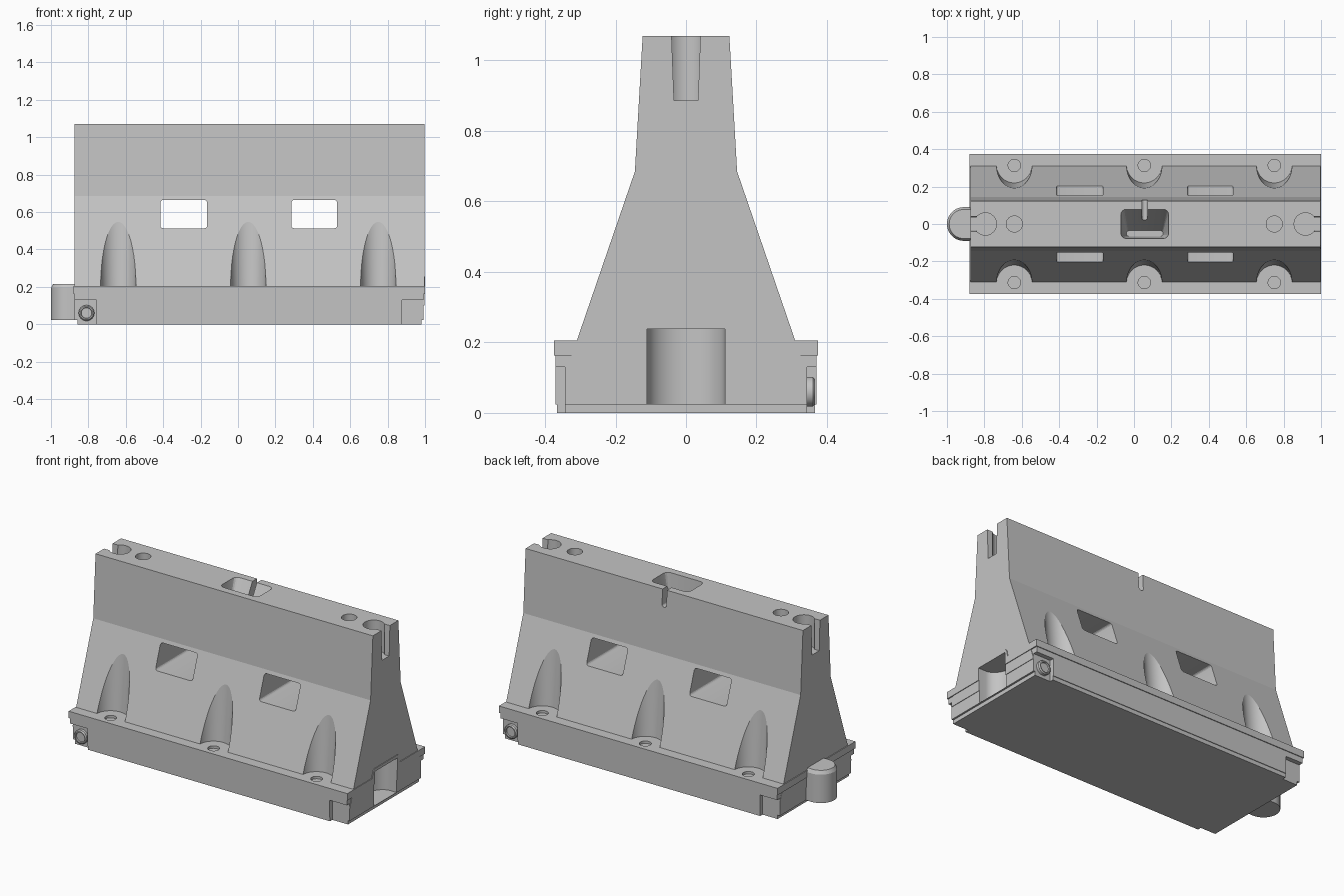
import bpy, bmesh
from math import sin, cos, pi, radians

old = bpy.data.objects.get("Cube")
if old:
    bpy.data.objects.remove(old, do_unlink=True)

grey = bpy.data.materials.new("light_grey_plastic")
grey.use_nodes = True
colour = (0.55, 0.55, 0.55, 1)
grey.diffuse_color = colour
grey.node_tree.nodes["Principled BSDF"].inputs["Base Color"].default_value = colour


def loft(name, rings):
    """Closed solid through a list of equal-length point rings."""
    bm = bmesh.new()
    loops = [[bm.verts.new(p) for p in ring] for ring in rings]
    n = len(loops[0])
    for a, b in zip(loops, loops[1:]):
        for i in range(n):
            j = (i + 1) % n
            bm.faces.new((a[i], a[j], b[j], b[i]))
    bm.faces.new(loops[0])
    bm.faces.new(loops[-1])
    bmesh.ops.recalc_face_normals(bm, faces=bm.faces)
    mesh = bpy.data.meshes.new(name)
    bm.to_mesh(mesh)
    bm.free()
    mesh.materials.append(grey)
    obj = bpy.data.objects.new(name, mesh)
    bpy.context.collection.objects.link(obj)
    return obj


def at(pts, axis, d):
    """Place a flat outline at distance d along an axis."""
    if axis == "X":
        return [(d, u, v) for u, v in pts]
    if axis == "Y":
        return [(u, d, v) for u, v in pts]
    return [(u, v, d) for u, v in pts]


def prism(name, pts, axis, lo, hi):
    return loft(name, [at(pts, axis, lo), at(pts, axis, hi)])


def circle(u, v, r, n=32):
    return [(u + r * cos(2 * pi * i / n), v + r * sin(2 * pi * i / n)) for i in range(n)]


def rect(u0, u1, v0, v1, r=0.0):
    """Rectangle with optional rounded corners."""
    if not r:
        return [(u0, v0), (u1, v0), (u1, v1), (u0, v1)]
    pts = []
    corners = [(u1 - r, v1 - r), (u0 + r, v1 - r), (u0 + r, v0 + r), (u1 - r, v0 + r)]
    for k, (u, v) in enumerate(corners):
        for i in range(5):
            a = pi / 2 * (k + i / 4)
            pts.append((u + r * cos(a), v + r * sin(a)))
    return pts


def combine(target, others, operation):
    for o in others:
        m = target.modifiers.new(o.name, "BOOLEAN")
        m.operation, m.solver, m.object = operation, "EXACT", o
    bpy.context.view_layer.update()
    deps = bpy.context.evaluated_depsgraph_get()
    mesh = bpy.data.meshes.new_from_object(target.evaluated_get(deps))
    target.modifiers.clear()
    target.data = mesh
    for o in others:
        bpy.data.objects.remove(o, do_unlink=True)


MID = 0.06
BAYS = (-0.64, 0.055, 0.75)

# Sloped wall
half = [(0.346, 0.1), (0.145, 0.685), (0.123, 1.07)]
outline = half + [(-y, z) for y, z in reversed(half)]
wall = prism("barrier_body", outline, "X", -0.875, 0.996)

# Scalloped bays, two windows and the wells in the top
cutters = []
for x in BAYS:
    for s in (-1, 1):
        cutters.append(loft("bay", [at(circle(x, s * 0.318, 0.094, 48), "Z", 0.15),
                                    at(circle(x, s * 0.283, 0.099, 48), "Z", 0.65)]))
for x0, x1 in ((-0.415, -0.165), (0.285, 0.53)):
    cutters.append(prism("window", rect(x0, x1, 0.513, 0.664, 0.015), "Y", -0.5, 0.5))
for x in (BAYS[0], BAYS[2]):
    cutters.append(prism("top_well", circle(x, 0, 0.043), "Z", 1.02, 1.2))
cutters.append(loft("hand_pocket", [at(rect(-0.072, 0.187, -0.078, 0.084, 0.03), "Z", 1.08),
                                    at(rect(-0.04, 0.155, -0.066, -0.036, 0.012), "Z", 0.86)]))
cutters.append(prism("drain_notch", rect(0.042, 0.072, 0.965, 1.2, 0.0145), "Y", -0.02, 0.3))

# Keyhole slots at both ends of the top
for end, s in ((-0.875, 1), (0.996, -1)):
    c = end + s * 0.08
    xs = sorted((end - s * 0.1, c))
    cutters.append(loft("end_slot", [at(rect(*xs, -0.034, 0.034), "Z", 0.887),
                                     at(rect(*xs, -0.042, 0.042), "Z", 1.1)]))
    cutters.append(prism("end_keyhole", circle(c, 0, 0.06), "Z", 0.885, 1.11))
combine(wall, cutters, "DIFFERENCE")

# Base: main block, top lip, inset foot and the arch over the socket
parts = [
    prism("base_block", rect(-0.874, 0.993, -0.37, 0.37), "Z", 0.024, 0.18),
    prism("base_lip", rect(-0.88, 1.0, -0.375, 0.375), "Z", 0.163, 0.205),
    prism("base_foot", rect(-0.858, 0.982, -0.366, 0.366), "Z", 0, 0.05),
    prism("socket_arch", [(-0.155, 0.17), (0.155, 0.17), (0.135, 0.195), (0.125, 0.245),
                          (0.112, 0.256), (-0.112, 0.256), (-0.125, 0.245),
                          (-0.135, 0.195)], "X", 0.9, 1.0),
]


# Rounded connecting tongue with a chamfered top
def tongue_outline(r):
    arc = [pi / 2 + pi * i / 24 for i in range(25)]
    return [(-0.8, -r), (-0.8, r)] + [(-0.91 + r * cos(a), r * sin(a)) for a in arc]


parts.append(loft("tongue", [at(tongue_outline(r), "Z", z)
                             for r, z in ((0.09, 0.022), (0.09, 0.195), (0.078, 0.216))]))
combine(wall, parts, "UNION")

# Socket for a neighbouring tongue
arc = [pi / 2 + pi * i / 24 for i in range(25)]
socket = [(1.1, -0.11), (1.1, 0.11)] + [(0.95 + 0.085 * cos(a), 0.11 * sin(a)) for a in arc]
cutters = [prism("socket", socket, "Z", 0.025, 0.238)]

# Corner recesses and bolt dimples on the ledges
for x0, x1 in ((-1.05, -0.757), (0.877, 1.05)):
    for y0, y1 in ((-0.5, -0.343), (0.343, 0.5)):
        cutters.append(prism("corner_recess", rect(x0, x1, y0, y1), "Z", -0.05, 0.13))
for x in BAYS:
    for s in (-1, 1):
        cutters.append(prism("bolt_dimple", circle(x, s * 0.313, 0.033), "Z", 0.19, 0.3))
combine(wall, cutters, "DIFFERENCE")

# Round corner studs on two opposite corners
studs = []
for name, s in (("front_corner_stud", -1), ("back_corner_stud", 1)):
    x = MID + s * 0.87
    rings = [at(circle(x, 0.06, r), "Y", s * y)
             for r, y in ((0.042, 0.335), (0.042, 0.36), (0.036, 0.366),
                          (0.03, 0.366), (0.028, 0.358))]
    studs.append(loft(name, rings))

# Smooth the curved faces, keep the hard edges
for obj in [wall] + studs:
    bpy.ops.object.select_all(action="DESELECT")
    obj.select_set(True)
    bpy.context.view_layer.objects.active = obj
    bpy.ops.object.shade_smooth_by_angle(angle=radians(14))
